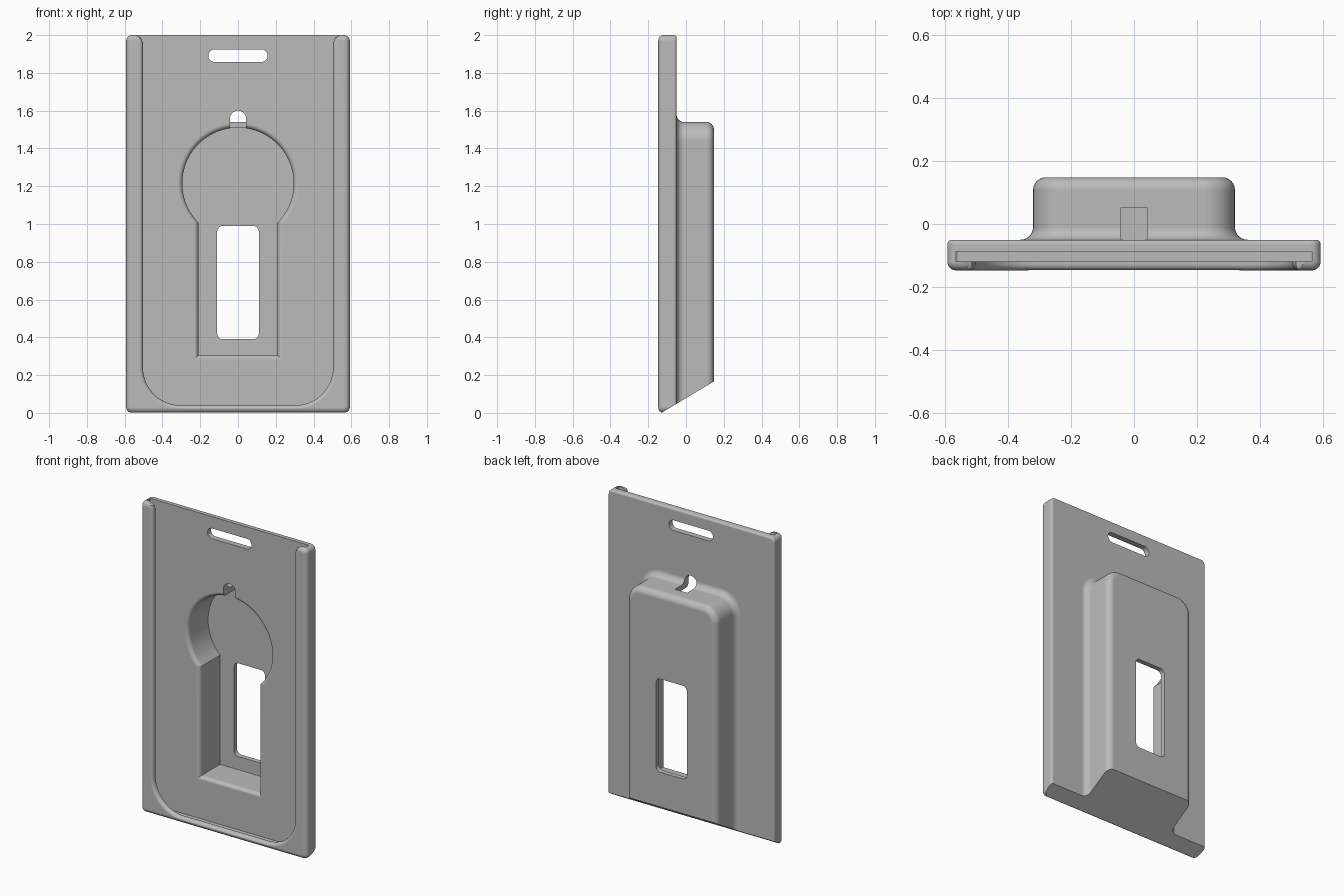
import bpy, bmesh, math
from mathutils import Matrix

if "Cube" in bpy.data.objects:
    bpy.data.objects.remove(bpy.data.objects["Cube"])

grey = bpy.data.materials.new("light grey plastic")
grey.use_nodes = True
COLOUR = (0.5, 0.5, 0.5, 1)
grey.diffuse_color = COLOUR
grey.node_tree.nodes["Principled BSDF"].inputs["Base Color"].default_value = COLOUR


def finish(bm, name):
    bmesh.ops.recalc_face_normals(bm, faces=bm.faces)
    mesh = bpy.data.meshes.new(name)
    bm.to_mesh(mesh)
    bm.free()
    mesh.materials.append(grey)
    ob = bpy.data.objects.new(name, mesh)
    bpy.context.collection.objects.link(ob)
    return ob


def loft(name, layers):
    """Skin a stack of equal-length (x, z) outlines, each at its own y."""
    bm = bmesh.new()
    rings = [[bm.verts.new((x, y, z)) for x, z in pts] for y, pts in layers]
    n = len(rings[0])
    for a, b in zip(rings, rings[1:]):
        for i in range(n):
            j = (i + 1) % n
            bm.faces.new((a[i], a[j], b[j], b[i]))
    bm.faces.new(rings[0])
    bm.faces.new(rings[-1])
    return finish(bm, name)


def arc(cx, cz, r, start, end, steps):
    angles = [start + (end - start) * i / steps for i in range(steps + 1)]
    return [(cx + r * math.cos(a), cz + r * math.sin(a)) for a in angles]


def rounded(hw, z0, z1, r, steps=10):
    """Rounded rectangle, centred on x."""
    q = math.pi / 2
    centres = [(hw - r, z1 - r), (r - hw, z1 - r), (r - hw, z0 + r), (hw - r, z0 + r)]
    return [p for k, (x, z) in enumerate(centres)
            for p in arc(x, z, r, k * q, (k + 1) * q, steps)]


def keyhole(o):
    """Round head on a straight shaft, grown by o."""
    r, h = 0.295 + o, 0.21 + o
    a = math.acos(h / r)
    return arc(0, 1.215, r, -a, math.pi + a, 64) + [(-h, 0.305 - o), (h, 0.305 - o)]


def opening(o):
    """U-shaped window between the lips, widening at the top."""
    h, r, z = 0.503 + o, 0.2 + o, 0.04 - o
    left = arc(r - h, z + r, r, math.pi, 1.5 * math.pi, 16)
    top = [(h, 1.96), (h + 0.01, 1.985), (h + 0.035, 2.0), (h + 0.035, 2.2)]
    right = [(-x, p) for x, p in reversed(left)] + top
    return [(-x, p) for x, p in reversed(top)] + left + right


def quarter(steps=6):
    return [(math.sin(t), math.cos(t)) for t in
            (i * math.pi / 2 / steps for i in range(steps + 1))]


def boolean(target, tool, operation):
    mod = target.modifiers.new(tool.name, 'BOOLEAN')
    mod.operation, mod.solver, mod.object = operation, 'EXACT', tool
    bpy.context.view_layer.objects.active = target
    bpy.ops.object.modifier_apply(modifier=mod.name)
    bpy.data.objects.remove(tool)


# Main plate with rounded front and back edges
def plate(i):
    return rounded(0.592 - i, i, 2 - i, 0.032 - i)


F, B = 0.028, 0.014
body = loft("card_holder_body",
            [(-0.147 + F * (1 - c), plate(F * (1 - s))) for s, c in quarter()] +
            [(-0.05 - B * (1 - s), plate(B * (1 - c))) for s, c in quarter(4)])


# Raised back housing: flared foot and rounded rim
def house(o):
    return rounded(0.32 + o, -0.3, 1.54 + o, 0.1 + o)


R = 0.04
housing = loft("back_housing",
               [(-0.07, house(R))] +
               [(-0.05 + R * (1 - c), house(R * (1 - s))) for s, c in quarter()] +
               [(0.148 - R * (1 - s), house(-R * (1 - c))) for s, c in quarter()])
boolean(body, housing, 'UNION')

# Slanted underside
bm = bmesh.new()
bmesh.ops.create_cube(bm, size=2, matrix=Matrix.Translation((0, -0.13, 0)) @
                      Matrix.Rotation(math.atan(0.6), 4, 'X') @ Matrix.Translation((0, 0, -1)))
boolean(body, finish(bm, "underside_cutter"), 'DIFFERENCE')

# Card slot and the opening in front of it
slot = rounded(0.565, 0.035, 2.2, 0.01, 3)
boolean(body, loft("card_slot_cutter", [(-0.119, slot), (-0.087, slot)]), 'DIFFERENCE')
L = 0.02
boolean(body, loft("opening_cutter", [(-0.1, opening(0))] +
                   [(-0.127 - L * s, opening(L * (1 - c))) for s, c in quarter()] +
                   [(-0.2, opening(L))]), 'DIFFERENCE')

# Keyhole cavity with rounded mouth
M = 0.025
boolean(body, loft("cavity_cutter", [(-0.1, keyhole(M))] +
                   [(-0.087 + M * (1 - c), keyhole(M * (1 - s))) for s, c in quarter()] +
                   [(0.117, keyhole(0))]), 'DIFFERENCE')

# Through cuts: strap slot, back window, finger notch
for name, outline, y0, y1 in (
        ("strap_slot", rounded(0.157, 1.858, 1.924, 0.0329), -0.3, 0.3),
        ("back_window", rounded(0.11, 0.39, 0.99, 0.03), 0.05, 0.3),
        ("notch", rounded(0.043, 1.4, 1.6, 0.0429), -0.3, 0.05)):
    boolean(body, loft(name + "_cutter", [(y0, outline), (y1, outline)]), 'DIFFERENCE')

# Smooth rounded edges, flat large faces
bpy.ops.object.select_all(action='DESELECT')
body.select_set(True)
bpy.context.view_layer.objects.active = body
bpy.ops.object.shade_smooth_by_angle(angle=math.radians(30))
weighted = body.modifiers.new("weighted_normals", 'WEIGHTED_NORMAL')
weighted.keep_sharp = True
